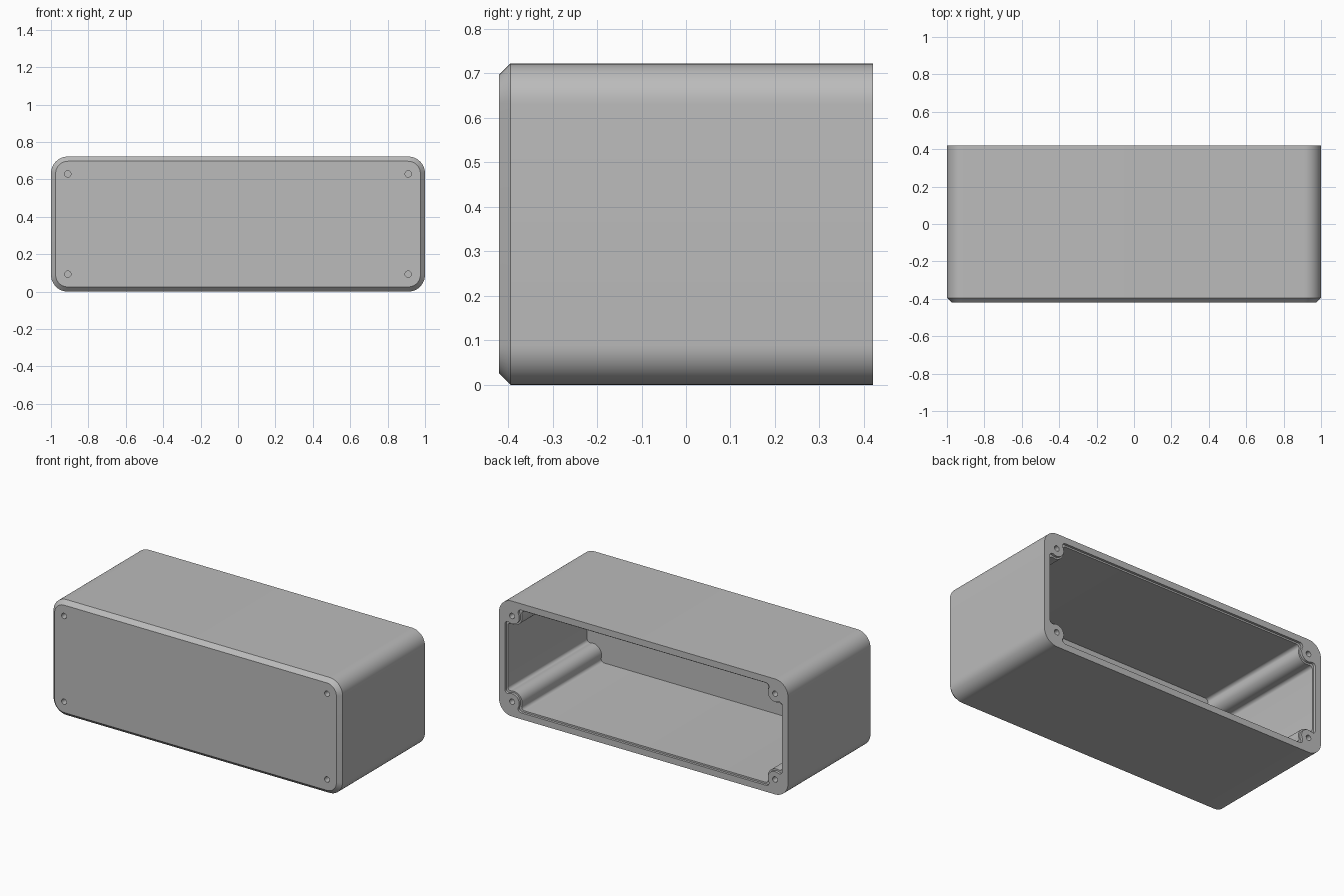
import bpy
import bmesh
from math import atan2, cos, pi, radians, sin, sqrt

cube = bpy.data.objects.get("Cube")
if cube:
    bpy.data.objects.remove(cube, do_unlink=True)

HALF_W, HEIGHT, HALF_D = 1.0, 0.722, 0.42
HALF_H = HEIGHT / 2
HOLE_U, HOLE_V = 0.09, 0.093      # screw hole position from each outer corner

grey = bpy.data.materials.new("plain grey")
grey.use_nodes = True
grey.diffuse_color = (0.5, 0.5, 0.5, 1)
grey.node_tree.nodes["Principled BSDF"].inputs["Base Color"].default_value = (0.5, 0.5, 0.5, 1)


def arc(cx, cy, r, start, end, n):
    return [(cx + r * cos(start + (end - start) * i / n),
             cy + r * sin(start + (end - start) * i / n)) for i in range(n + 1)]


def four_corners(corner):
    """Mirror one corner, measured inward from the outer corner, into a closed outline."""
    pts = []
    for sx, sz in ((-1, -1), (1, -1), (1, 1), (-1, 1)):
        part = [(sx * (HALF_W - u), HALF_H + sz * (HALF_H - v)) for u, v in corner]
        pts += part if sx * sz > 0 else part[::-1]
    return pts


def rounded_corner(inset, radius):
    return arc(inset + radius, inset + radius, radius, pi, 1.5 * pi, 12)


def boss_corner(wall, boss, fillet):
    """Wall, fillet, round screw boss, fillet, wall."""
    reach = boss + fillet
    du, dv = wall + fillet - HOLE_U, wall + fillet - HOLE_V
    rise, run = sqrt(reach ** 2 - du ** 2), sqrt(reach ** 2 - dv ** 2)
    a, b = atan2(rise, du), atan2(dv, run)
    return (arc(wall + fillet, HOLE_V + rise, fillet, pi, a + pi, 8)
            + arc(HOLE_U, HOLE_V, boss, a, b, 12)[1:-1]
            + arc(HOLE_U + run, wall + fillet, fillet, b + pi, 1.5 * pi, 8))


def loft(name, rings):
    """Solid skinned through (y, outline) rings and capped at both ends."""
    bm = bmesh.new()
    loops = [[bm.verts.new((x, y, z)) for x, z in pts] for y, pts in rings]
    for a, b in zip(loops, loops[1:]):
        for i in range(len(a)):
            j = (i + 1) % len(a)
            bm.faces.new((a[i], a[j], b[j], b[i]))
    bm.faces.new(loops[0])
    bm.faces.new(loops[-1])
    bmesh.ops.recalc_face_normals(bm, faces=bm.faces)
    mesh = bpy.data.meshes.new(name)
    bm.to_mesh(mesh)
    bm.free()
    obj = bpy.data.objects.new(name, mesh)
    bpy.context.collection.objects.link(obj)
    mesh.materials.append(grey)
    return obj


def cut(target, cutter):
    mod = target.modifiers.new("cut", "BOOLEAN")
    mod.operation, mod.solver, mod.object = "DIFFERENCE", "EXACT", cutter
    bpy.context.view_layer.objects.active = target
    bpy.ops.object.modifier_apply(modifier=mod.name)
    bpy.data.objects.remove(cutter, do_unlink=True)


# Outer shell with rounded long edges and a chamfered front
outer = four_corners(rounded_corner(0, 0.09))
front = four_corners(rounded_corner(0.025, 0.065))
shell = loft("enclosure_shell", [(-HALF_D, front), (-HALF_D + 0.025, outer), (HALF_D, outer)])

# Cavity with full-length screw bosses, and a shallow step inside the rim
inside = four_corners(boss_corner(0.05, 0.06, 0.02))
lip = four_corners(boss_corner(0.04, 0.05, 0.02))
cut(shell, loft("cavity_cutter", [(-HALF_D + 0.04, inside), (HALF_D - 0.015, inside),
                                  (HALF_D - 0.015, lip), (HALF_D + 0.05, lip)]))

# Blind screw holes at both ends of every boss
for sx in (-1, 1):
    for z in (HOLE_V, HEIGHT - HOLE_V):
        hole = arc(sx * (HALF_W - HOLE_U), z, 0.017, 0, 2 * pi, 20)[:-1]
        for inner, end in ((-0.3, -0.5), (0.2, 0.5)):
            cut(shell, loft("hole_cutter", [(inner, hole), (end, hole)]))

bpy.ops.object.select_all(action="DESELECT")
shell.select_set(True)
bpy.context.view_layer.objects.active = shell
bpy.ops.object.shade_smooth_by_angle(angle=radians(30))
